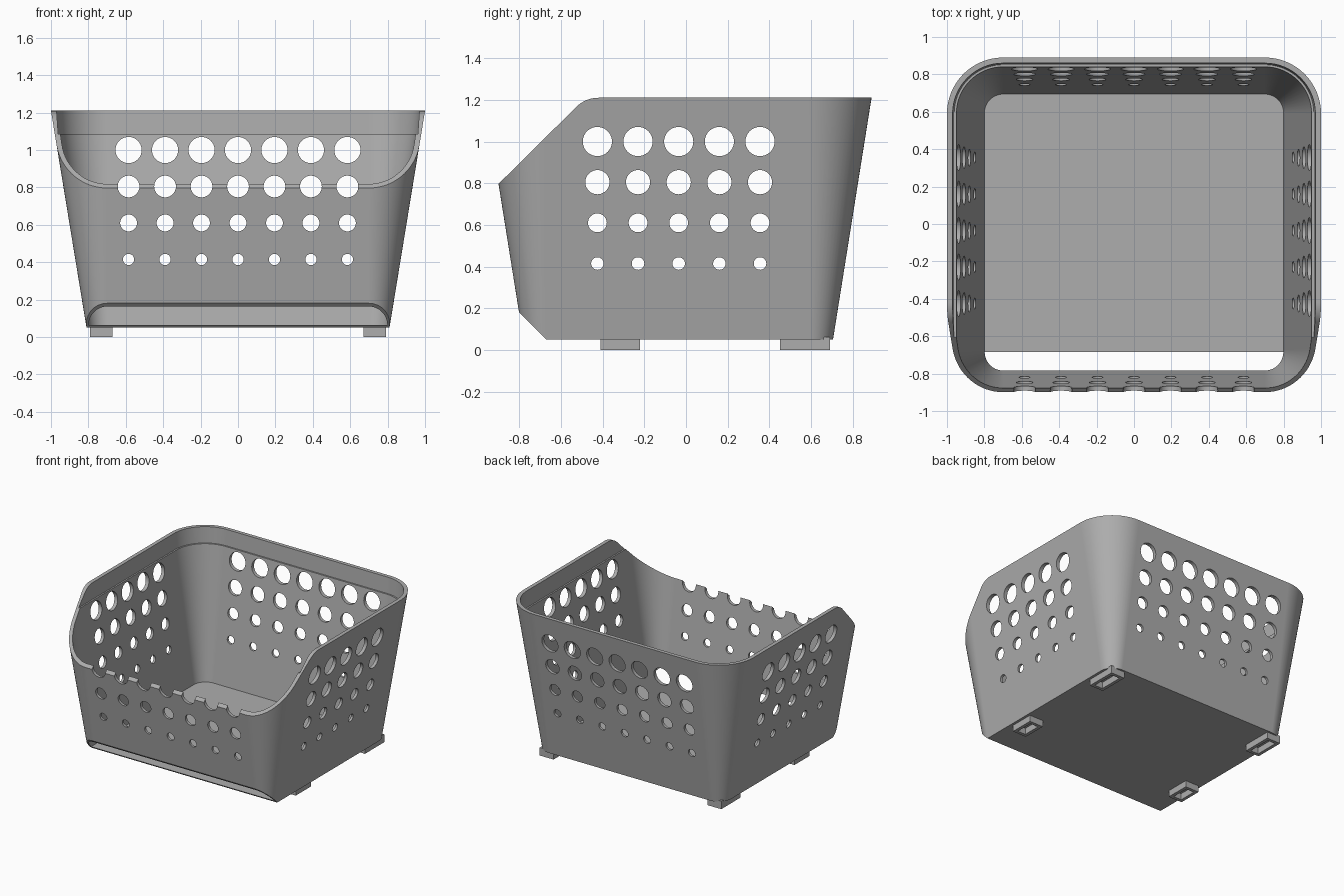
import bpy
import bmesh
from math import cos, sin, pi, radians
from mathutils import Matrix

if "Cube" in bpy.data.objects:
    bpy.data.objects.remove(bpy.data.objects["Cube"])

grey = bpy.data.materials.new("grey plastic")
grey.use_nodes = True
colour = (0.42, 0.42, 0.42, 1)
grey.diffuse_color = colour
grey.node_tree.nodes["Principled BSDF"].inputs["Base Color"].default_value = colour

CENTRE_Y = -0.0375


def rounded_rect(cx, cy, hx, hy, r, z, segs):
    """Counter-clockwise rounded rectangle; segs=0 gives square corners."""
    pts = []
    for k, (sx, sy) in enumerate([(1, 1), (-1, 1), (-1, -1), (1, -1)]):
        for i in range(segs + 1):
            a = pi / 2 * (k + (i / segs if segs else 0.5))
            d = r if segs else 0
            pts.append((cx + sx * (hx - d) + d * cos(a),
                        cy + sy * (hy - d) + d * sin(a), z))
    return pts


def finish(name, bm):
    bmesh.ops.recalc_face_normals(bm, faces=bm.faces)
    mesh = bpy.data.meshes.new(name)
    bm.to_mesh(mesh)
    bm.free()
    mesh.materials.append(grey)
    obj = bpy.data.objects.new(name, mesh)
    bpy.context.collection.objects.link(obj)
    return obj


def loft(name, rings, closed=False):
    """Skin a stack of rings, capping the ends or joining them in a loop."""
    bm = bmesh.new()
    loops = [[bm.verts.new(p) for p in ring] for ring in rings]
    pairs = list(zip(loops, loops[1:]))
    if closed:
        pairs.append((loops[-1], loops[0]))
    else:
        bm.faces.new(loops[0])
        bm.faces.new(loops[-1])
    for a, b in pairs:
        for i in range(len(a)):
            j = (i + 1) % len(a)
            bm.faces.new((a[i], a[j], b[j], b[i]))
    return finish(name, bm)


def wall_ring(z, inset):
    """Section of the flared wall at height z, moved inwards by inset."""
    t = (z - 0.05) / 1.16
    return rounded_rect(0, CENTRE_Y, 0.81 + 0.19 * t - inset,
                        0.7425 + 0.185 * t - inset, 0.11 + 0.19 * t - inset, z, 16)


def side_prism(name, profile):
    """Cutter with a (y, z) profile running across the whole width."""
    return loft(name, [[(x, y, z) for y, z in profile] for x in (-1.3, 1.3)])


def hole_rods(name, axis, positions):
    """Rods through opposite walls, growing larger row by row."""
    bm = bmesh.new()
    turn = Matrix.Rotation(pi / 2, 4, "Y" if axis == "x" else "X")
    for z, r in [(0.415, 0.03), (0.61, 0.045), (0.805, 0.058), (1.0, 0.07)]:
        for p in positions:
            spot = (0, p, z) if axis == "x" else (p, 0, z)
            bmesh.ops.create_cone(bm, cap_ends=True, segments=40, radius1=r, radius2=r,
                                  depth=2.6, matrix=Matrix.Translation(spot) @ turn)
    return finish(name, bm)


# Basket body: outer wall, rim, inner ledge and floor
basket = loft("basket", [
    wall_ring(0.05, 0), wall_ring(1.21, 0), wall_ring(1.21, 0.03),
    wall_ring(1.085, 0.018), wall_ring(1.085, 0.03), wall_ring(0.065, 0.013)])

# Sloping front opening with rounded upper bend
bend = [(-0.42 + 0.15 * cos(a), 1.06 + 0.15 * sin(a))
        for a in (radians(135 - 45 * i / 8) for i in range(9))]
cutters = [
    side_prism("front_opening_cutter", [(-1.3, 0.4), *bend, (-0.42, 1.5), (-1.3, 1.5)]),
    # Chamfer that opens the slot along the lower front edge
    side_prism("front_slot_cutter", [(-1.0, 0.38), (-0.57, -0.05), (-1.0, -0.05)]),
    hole_rods("front_back_hole_cutter", "y", [0.195 * i for i in range(-3, 4)]),
    hole_rods("side_hole_cutter", "x", [-0.035 + 0.195 * i for i in range(-2, 3)]),
]
bpy.context.view_layer.objects.active = basket
for cutter in cutters:
    cut = basket.modifiers.new(cutter.name, "BOOLEAN")
    cut.operation = "DIFFERENCE"
    cut.solver = "EXACT"
    cut.object = cutter
    bpy.ops.object.modifier_apply(modifier=cut.name)
    bpy.data.objects.remove(cutter)

# Smooth corners, crisp edges
bpy.ops.object.select_all(action="DESELECT")
basket.select_set(True)
bpy.ops.object.shade_smooth_by_angle(angle=radians(25))
weighted = basket.modifiers.new("even shading", "WEIGHTED_NORMAL")
weighted.keep_sharp = True

# Hollow feet
for side, sx in (("left", 1), ("right", -1)):
    for place, y0, y1, top in (("front", -0.41, -0.22, 0.055), ("back", 0.45, 0.69, 0.062)):
        cx, cy, hx, hy = sx * 0.73, (y0 + y1) / 2, 0.06, (y1 - y0) / 2
        loft(f"{place}_{side}_foot",
             [rounded_rect(cx, cy, hx - w, hy - w, 0, z, 0)
              for w, z in ((0, 0), (0, top), (0.025, top), (0.025, 0))], closed=True)
